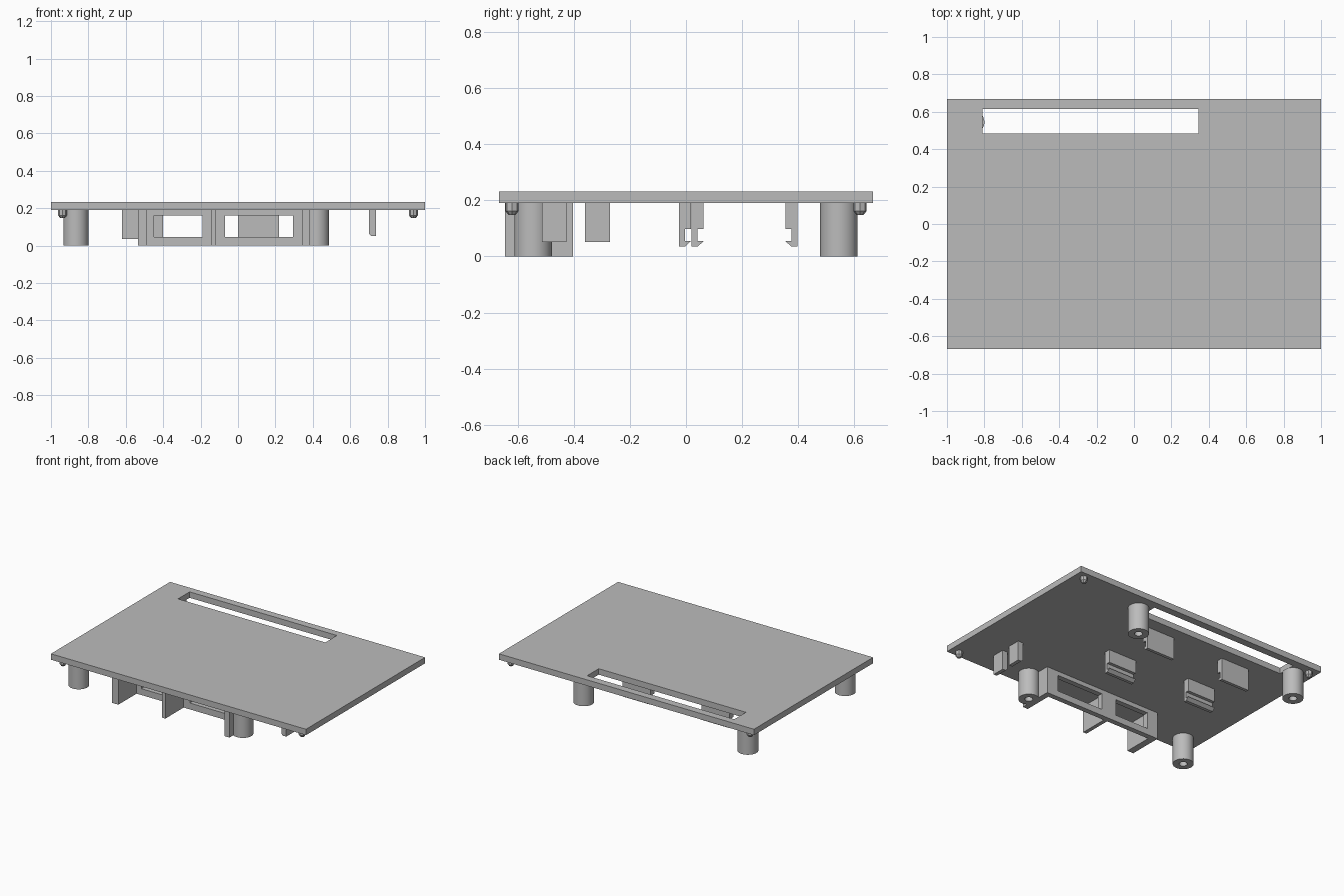
import bpy, bmesh, math
from mathutils import Vector, Matrix

cube = bpy.data.objects.get("Cube")
if cube:
    bpy.data.objects.remove(cube, do_unlink=True)

grey = bpy.data.materials.new("plain grey")
grey.use_nodes = True
COLOR = (0.5, 0.5, 0.5, 1)
grey.diffuse_color = COLOR
grey.node_tree.nodes["Principled BSDF"].inputs["Base Color"].default_value = COLOR

TOP, UNDER = 0.232, 0.19


def finish(name, bm, smooth=False):
    bmesh.ops.remove_doubles(bm, verts=bm.verts, dist=1e-5)
    bmesh.ops.recalc_face_normals(bm, faces=bm.faces)
    mesh = bpy.data.meshes.new(name)
    bm.to_mesh(mesh)
    bm.free()
    mesh.materials.append(grey)
    obj = bpy.data.objects.new(name, mesh)
    bpy.context.collection.objects.link(obj)
    if smooth:
        bpy.ops.object.select_all(action='DESELECT')
        obj.select_set(True)
        bpy.context.view_layer.objects.active = obj
        bpy.ops.object.shade_smooth_by_angle(angle=math.radians(30))
    return obj


def prism(name, points, offset):
    """Extrude a closed outline along an offset."""
    bm = bmesh.new()
    face = bm.faces.new([bm.verts.new(p) for p in points])
    ext = bmesh.ops.extrude_face_region(bm, geom=[face], use_keep_orig=True)
    moved = [g for g in ext["geom"] if isinstance(g, bmesh.types.BMVert)]
    bmesh.ops.translate(bm, verts=moved, vec=offset)
    return finish(name, bm)


def pierced_slab(name, us, vs, holes, to_3d, offset):
    """Slab made of a cell grid with some cells left open."""
    bm = bmesh.new()
    grid = [[bm.verts.new(to_3d(u, v)) for v in vs] for u in us]
    faces = []
    for i in range(len(us) - 1):
        for j in range(len(vs) - 1):
            if (i, j) not in holes:
                faces.append(bm.faces.new((grid[i][j], grid[i + 1][j],
                                           grid[i + 1][j + 1], grid[i][j + 1])))
    ext = bmesh.ops.extrude_face_region(bm, geom=faces, use_keep_orig=True)
    moved = [g for g in ext["geom"] if isinstance(g, bmesh.types.BMVert)]
    bmesh.ops.translate(bm, verts=moved, vec=offset)
    return finish(name, bm)


def lathe(name, profile, x, y, steps):
    """Revolve an (radius, z) outline around a vertical axis."""
    bm = bmesh.new()
    verts = [bm.verts.new((r, 0, z)) for r, z in profile]
    edges = [bm.edges.new((verts[i - 1], verts[i])) for i in range(len(verts))]
    bmesh.ops.spin(bm, geom=verts + edges, cent=(0, 0, 0), axis=(0, 0, 1),
                   angle=math.tau, steps=steps, use_merge=True)
    bmesh.ops.translate(bm, verts=bm.verts, vec=(x, y, 0))
    return finish(name, bm, smooth=True)


# Cover plate with the long slot near the back edge
pierced_slab("cover_plate", (-1, -0.81, 0.345, 1), (-0.667, 0.485, 0.615, 0.667),
             {(1, 1)}, lambda u, v: (u, v, UNDER), (0, 0, TOP - UNDER))

# Connector wall with two windows
pierced_slab("connector_wall", (-0.535, -0.45, -0.19, -0.07, 0.295, 0.385),
             (0, 0.045, 0.16, UNDER), {(1, 1), (3, 1)},
             lambda u, v: (u, -0.403, v), (0, -0.037, 0))

# Fins reaching forward from the wall
for label, x0, x1 in (("right", -0.535, -0.487), ("middle", -0.145, -0.118),
                      ("left", 0.345, 0.385)):
    prism(label + "_fin", [(x0, -0.645, 0), (x1, -0.645, 0),
                           (x1, -0.645, UNDER), (x0, -0.645, UNDER)], (0, 0.206, 0))

# Hollow screw posts
for x in (-0.867, 0.42):
    for y in (-0.545, 0.545):
        lathe("screw_post", [(0.026, UNDER), (0.026, 0), (0.067, 0), (0.067, UNDER)], x, y, 48)

# Tapered locating pegs at the corners
for x in (-0.938, 0.938):
    for y in (-0.62, 0.62):
        lathe("corner_peg", [(0, UNDER), (0, 0.147), (0.012, 0.147),
                             (0.024, 0.162), (0.024, UNDER)], x, y, 8)


# Snap clips: thick root, thin stem and a slanted hook
def clip(name, x0, back, facing):
    outline = [(0, UNDER), (0, 0.035), (0.022, 0.035), (0.043, 0.055),
               (0.021, 0.055), (0.021, 0.098), (0.043, 0.098), (0.043, UNDER)]
    prism(name, [(x0, back + facing * d, z) for d, z in outline], (0.22, 0, 0))


for side, x0, front_y in (("left", 0, -0.025), ("right", -0.62, 0.02)):
    clip(side + "_front_clip", x0, front_y, 1)
    clip(side + "_back_clip", x0, 0.397, -1)

# Upright guide tabs
for label, y in (("front", -0.514), ("rear", -0.36)):
    prism(label + "_guide_tab", [(0.70, y, UNDER), (0.70, y, 0.063), (0.712, y, 0.051),
                                 (0.738, y, 0.051), (0.738, y, UNDER)], (0, 0.089, 0))
